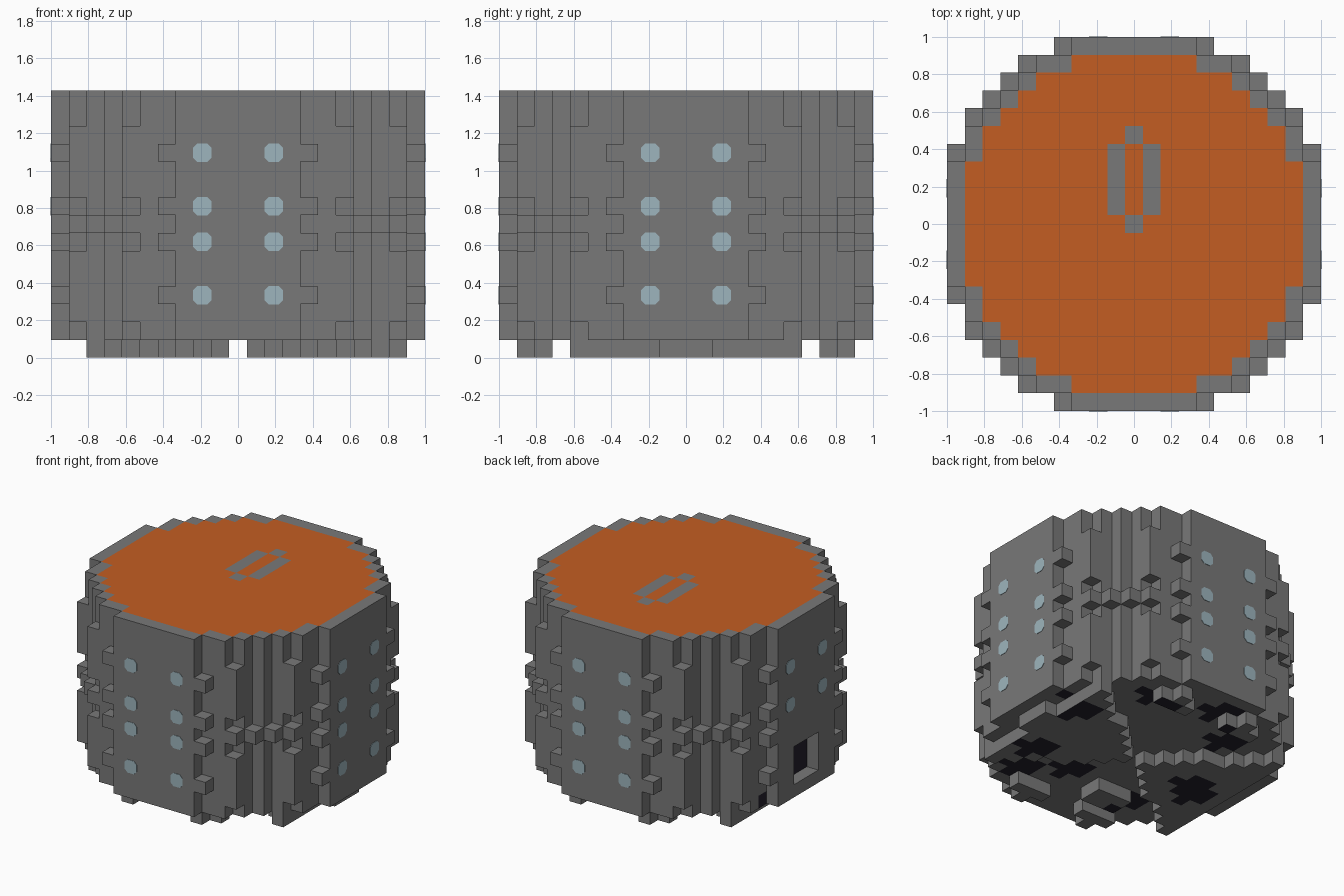
import bpy, bmesh
from mathutils import Vector

U = 2 / 21          # edge of one block
TOP = 14            # index of the highest layer

cube = bpy.data.objects.get("Cube")
if cube:
    bpy.data.objects.remove(cube, do_unlink=True)


def material(name, rgb):
    m = bpy.data.materials.new(name)
    m.use_nodes = True
    m.diffuse_color = (*rgb, 1)
    bsdf = next(n for n in m.node_tree.nodes if n.type == 'BSDF_PRINCIPLED')
    bsdf.inputs["Base Color"].default_value = (*rgb, 1)
    return m


grey = material("stone grey", (0.19, 0.19, 0.19))
orange = material("roof orange", (0.55, 0.11, 0.016))
blue = material("window pale blue", (0.34, 0.46, 0.51))
dark = material("soot dark", (0.016, 0.014, 0.024))


def make_object(name, bm, mats):
    mesh = bpy.data.meshes.new(name)
    bm.to_mesh(mesh)
    bm.free()
    for m in mats:
        mesh.materials.append(m)
    ob = bpy.data.objects.new(name, mesh)
    bpy.context.collection.objects.link(ob)
    return ob


def block_object(name, cells, solid, mats, rule):
    """Outer faces of a set of blocks; rule(cell, normal) picks the material."""
    bm = bmesh.new()
    for c in sorted(cells):
        for axis in range(3):
            for s in (-1, 1):
                n = [0, 0, 0]
                n[axis] = s
                if tuple(a + b for a, b in zip(c, n)) in solid:
                    continue
                a, b = Vector((0, 0, 0)), Vector((0, 0, 0))
                a[(axis + 1) % 3] = b[(axis + 2) % 3] = 0.5
                mid = Vector(c) + Vector((0, 0, 0.5)) + Vector(n) / 2
                ring = [mid - a - b, mid + a - b, mid + a + b, mid - a + b]
                f = bm.faces.new([bm.verts.new(p * U) for p in ring[::s]])
                f.material_index = rule(c, n)
    bmesh.ops.remove_doubles(bm, verts=bm.verts, dist=U / 50)
    return make_object(name, bm, mats)


# Half widths of the stepped round plan, by distance from the middle row
WALL = [10, 10, 10, 10, 9, 9, 8, 7, 6, 5, 3]
ROOF = [9, 9, 9, 9, 8, 8, 7, 6, 5, 3, -1]
R = range(-10, 11)

# Tower body
body = {(i, j, k) for k in range(1, TOP + 1) for j in R for i in R
        if abs(i) <= WALL[abs(j)]}


def add_mirrored(a, b, layers):
    for i, j in ((a, b), (b, a)):
        for sx in (-1, 1):
            for sy in (-1, 1):
                body.update((sx * i, sy * j, k) for k in layers)


add_mirrored(4, 10, (3, 6, 8, 11))                           # knobs beside the windows
add_mirrored(6, 9, (2, 3, 4, 5, 7, 9, 10, 11, 12))           # corner buttresses
add_mirrored(7, 8, (7,))                                     # corner belt

# Doorway on the -x wall, one block deep
body -= {(-10, j, k) for j in (-1, 0, 1) for k in (2, 3, 4)}

# Underside: two wedge ribs and small feet
base = {(i, j, 0) for i in range(-8, 9) for j in R
        if i and abs(j) <= 0.75 * abs(i)}
base |= {(9, j, 0) for j in (-1, 0, 1)}
base |= {(sx * i, sy * j, 0) for sx in (-1, 1) for sy in (-1, 1)
         for i, j in ((3, 9), (3, 8), (4, 8), (2, 8))}
base |= {(i, j, 0) for i in (-3, -2, -1) for j in (-6, -5)}

# Scorched patches under the floor
soot = set()
for x, y in ((8, 3), (4, 7), (-5, 0), (-6, -1), (-4, 5), (-1, 8),
             (7, -3), (5, -7), (2, -5), (-4, -6)):
    soot |= {(x, y), (x + 1, y), (x - 1, y), (x, y + 1), (x, y - 1), (x - 1, y + 1)}

emblem = {(0, 0), (0, 5)} | {(s, j) for s in (-1, 1) for j in (1, 2, 3, 4)}


def body_rule(c, n):
    i, j, k = c
    if n[2] == 1 and k == TOP and abs(i) <= ROOF[abs(j)] and (i, j) not in emblem:
        return 1
    if n[2] == -1 and k == 1 and (i, j) in soot:
        return 2
    if n[0] == -1 and i == -9 and abs(j) <= 1 and k in (2, 3, 4):
        return 2        # back of the doorway
    return 2 if c == (-9, 4, 1) else 0


def base_rule(c, n):
    return 1 if n[2] == -1 and c[:2] in soot else 0


solid = body | base
block_object("tower_body", body, solid, [grey, orange, dark], body_rule)
block_object("base_ribs", base, solid, [grey, dark], base_rule)


# Windows: thin plates with clipped corners on all four walls
def window_wall(name, out, layers):
    bm = bmesh.new()
    out = Vector(out)
    side = Vector((-out.y, out.x, 0))
    h, c = U * 0.52, U * 0.28
    shape = [(h, c), (c, h), (-c, h), (-h, c), (-h, -c), (-c, -h), (c, -h), (h, -c)]
    for s in (-2, 2):
        for k in layers:
            mid = out * (10.5 * U + 0.003) + side * s * U + Vector((0, 0, (k + 0.5) * U))
            f = bm.faces.new([bm.verts.new(mid + side * p + Vector((0, 0, q)))
                              for p, q in shape])
            ext = bmesh.ops.extrude_face_region(bm, geom=[f])
            verts = [v for v in ext["geom"] if isinstance(v, bmesh.types.BMVert)]
            bmesh.ops.translate(bm, verts=verts, vec=-out * 0.005)
    bmesh.ops.recalc_face_normals(bm, faces=bm.faces)
    make_object(name, bm, [blue])


window_wall("front_windows", (0, -1, 0), (3, 6, 8, 11))
window_wall("back_windows", (0, 1, 0), (3, 6, 8, 11))
window_wall("left_windows", (1, 0, 0), (3, 6, 8, 11))
window_wall("door_side_windows", (-1, 0, 0), (8, 11))
